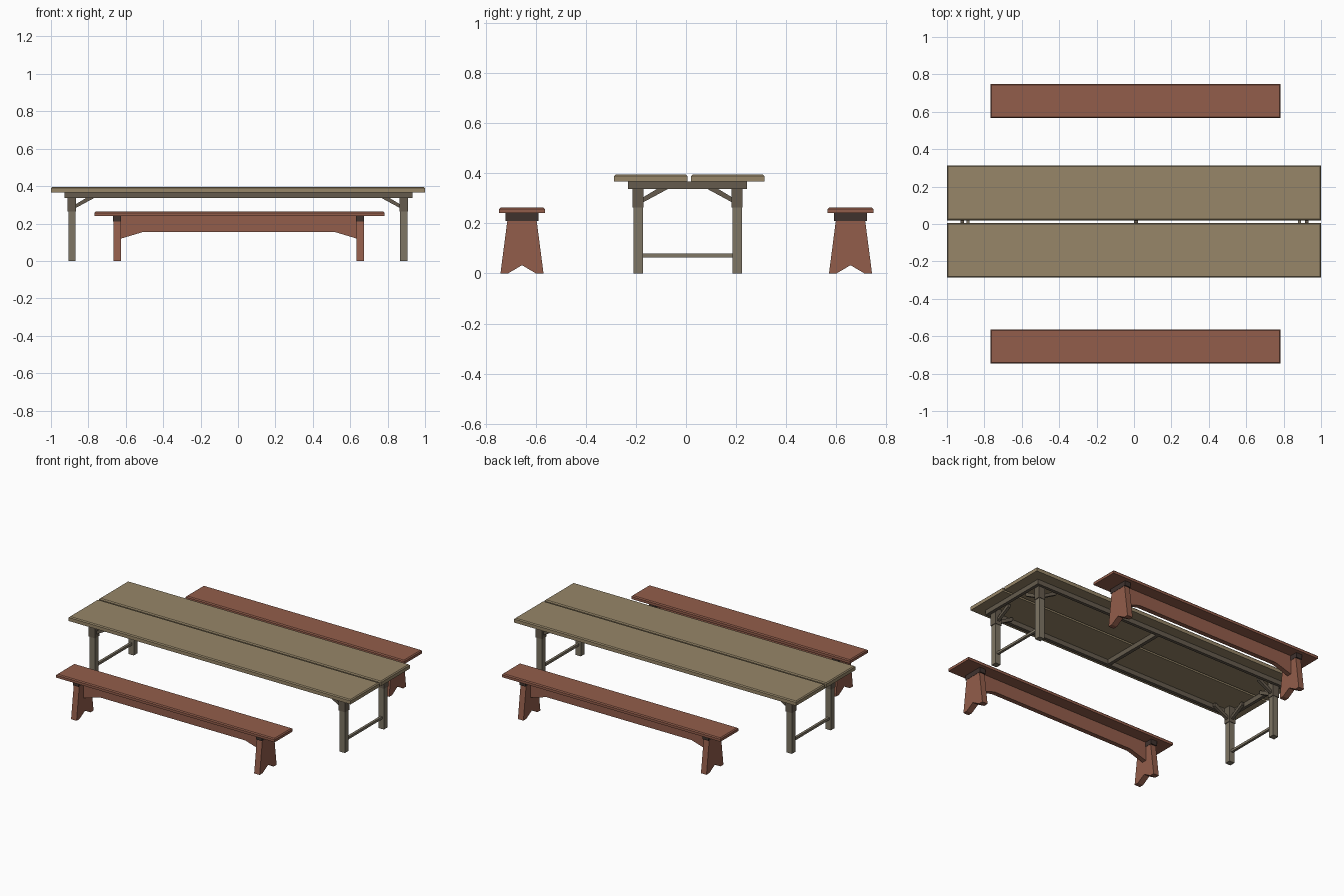
import bpy, bmesh
from mathutils import Vector

if "Cube" in bpy.data.objects:
    bpy.data.objects.remove(bpy.data.objects["Cube"])


def material(name, rgb):
    m = bpy.data.materials.new(name)
    m.diffuse_color = (*rgb, 1)
    m.use_nodes = True
    m.node_tree.nodes["Principled BSDF"].inputs["Base Color"].default_value = m.diffuse_color
    return m


TOP = material("table_top_wood", (0.31, 0.24, 0.14))
LEG = material("table_leg_wood", (0.21, 0.18, 0.13))
FRAME = material("table_frame_wood", (0.13, 0.105, 0.075))
RED = material("bench_wood", (0.29, 0.11, 0.07))
DARK = material("bench_cleat_wood", (0.05, 0.032, 0.027))


def finish(name, bm, mat):
    bmesh.ops.recalc_face_normals(bm, faces=bm.faces[:])
    me = bpy.data.meshes.new(name)
    bm.to_mesh(me)
    bm.free()
    me.materials.append(mat)
    ob = bpy.data.objects.new(name, me)
    bpy.context.collection.objects.link(ob)
    return ob


def box(name, x, y, z, mat, bevel=0):
    """Box from ranges; bevel chamfers only the top rim."""
    bm = bmesh.new()
    bmesh.ops.create_cube(bm, size=1)
    for v in bm.verts:
        v.co = [r[0] if c < 0 else r[1] for c, r in zip(v.co, (x, y, z))]
    if bevel:
        rim = [e for e in bm.edges if all(v.co.z > z[1] - 1e-5 for v in e.verts)]
        bmesh.ops.bevel(bm, geom=rim, offset=bevel, segments=1, affect='EDGES')
    return finish(name, bm, mat)


def prism(name, pts, place, depth, mat):
    """Extrude a 2D profile; place(u, v) gives its 3D start point."""
    bm = bmesh.new()
    face = bm.faces.new([bm.verts.new(place(u, v)) for u, v in pts])
    new = bmesh.ops.extrude_face_region(bm, geom=[face])["geom"]
    bmesh.ops.translate(bm, vec=Vector(depth),
                        verts=[g for g in new if isinstance(g, bmesh.types.BMVert)])
    return finish(name, bm, mat)


# Table top: two planks with a gap
box("table_plank_front", (-1, 1), (-0.287, 0.006), (0.367, 0.395), TOP, 0.006)
box("table_plank_back", (-1, 1), (0.02, 0.313), (0.367, 0.395), TOP, 0.006)

# Apron frame under the top
AX, AY, T, AZ = (-0.928, 0.933), (-0.232, 0.243), 0.02, (0.337, 0.367)
box("apron_front", AX, (AY[0], AY[0] + T), AZ, FRAME)
box("apron_back", AX, (AY[1] - T, AY[1]), AZ, FRAME)
inner_y = (AY[0] + T, AY[1] - T)
box("apron_left", (AX[0], AX[0] + T), inner_y, AZ, FRAME)
box("apron_right", (AX[1] - T, AX[1]), inner_y, AZ, FRAME)
box("middle_crossbar", (-0.001, 0.021), inner_y, AZ, FRAME)

# Table legs with sleeves and diagonal braces
BRACE = [(0.0, 0.303), (0.0, 0.283), (0.10, 0.337), (0.10, 0.357), (0.09, 0.357)]
for sx, cx, side in ((-1, -0.888, "left"), (1, 0.886, "right")):
    for sy, cy, end in ((-1, -0.191, "front"), (1, 0.204, "back")):
        tag = f"{end}_{side}"
        box("table_leg_" + tag, (cx - 0.019, cx + 0.019),
            (cy - 0.019, cy + 0.019), (0, 0.28), LEG)
        box("leg_sleeve_" + tag, (cx - 0.023, cx + 0.023),
            (cy - 0.022, cy + 0.022), (0.263, 0.367), FRAME)
        prism("long_brace_" + tag, BRACE,
              lambda u, v: (cx - sx * (0.02 + u), cy - 0.009, v), (0, 0.018, 0), FRAME)
        prism("cross_brace_" + tag, BRACE,
              lambda u, v: (cx - 0.009, cy - sy * (0.018 + u), v), (0.018, 0, 0), FRAME)
    box("stretcher_" + side, (cx - 0.008, cx + 0.008),
        (-0.175, 0.188), (0.064, 0.079), LEG)

# Benches
SLAB = [(-0.086, 0.004), (-0.056, 0.004), (0, 0.033), (0.056, 0.004),
        (0.086, 0.004), (0.058, 0.215), (-0.058, 0.215)]
SLAB = [(u, 0 if v == 0.004 else v) for u, v in SLAB]
RAIL = [(-0.64, 0.115), (-0.51, 0.154), (0.52, 0.154), (0.65, 0.115),
        (0.65, 0.243), (-0.64, 0.243)]
for cy, end in ((-0.655, "front"), (0.657, "back")):
    box("bench_seat_" + end, (-0.768, 0.783), (cy - 0.091, cy + 0.091),
        (0.241, 0.263), RED, 0.006)
    prism("bench_rail_" + end, RAIL,
          lambda u, v: (u, cy - 0.015, v), (0, 0.03, 0), RED)
    for cx, side in ((-0.646, "left"), (0.653, "right")):
        prism(f"bench_leg_{end}_{side}", SLAB,
              lambda u, v: (cx - 0.0195, cy + u, v), (0.039, 0, 0), RED)
        box(f"bench_cleat_{end}_{side}", (cx - 0.021, cx + 0.021),
            (cy - 0.066, cy + 0.066), (0.21, 0.241), DARK)
